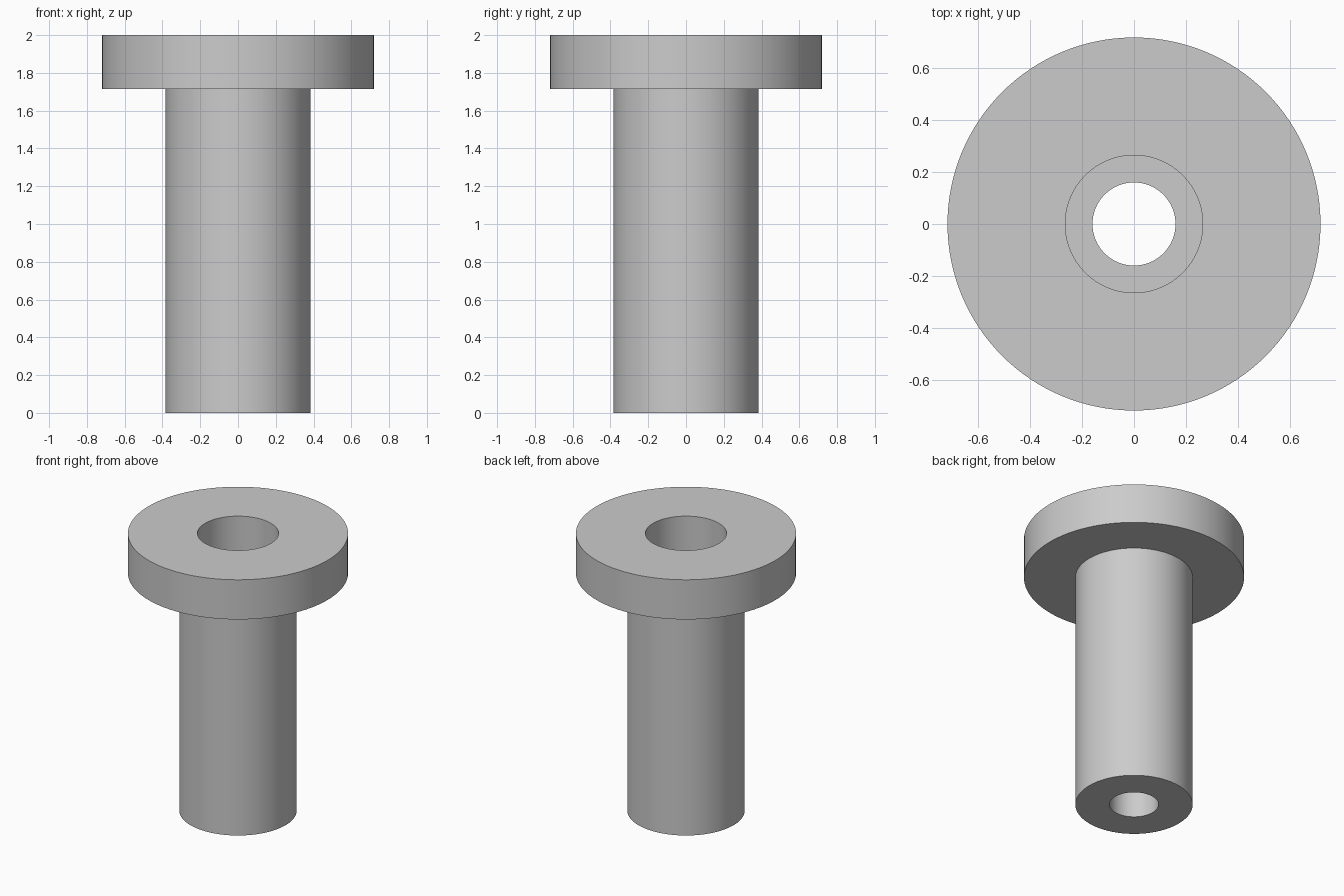
import bpy, bmesh, math

SEGMENTS = 128
FLANGE_R, SHAFT_R, RECESS_R, BORE_R = 0.719, 0.383, 0.265, 0.16
HEIGHT, FLANGE_Z, RECESS_Z = 2.0, 1.714, 1.6

cube = bpy.data.objects.get("Cube")
if cube:
    bpy.data.objects.remove(cube, do_unlink=True)

# Plain grey material
grey = bpy.data.materials.new("light_grey")
grey.use_nodes = True
color = (0.6, 0.6, 0.6, 1)
grey.diffuse_color = color
grey.node_tree.nodes["Principled BSDF"].inputs["Base Color"].default_value = color


def lathe(name, profile):
    """Revolve a closed (radius, z) outline about the z axis."""
    bm = bmesh.new()
    verts = [bm.verts.new((r, 0, z)) for r, z in profile]
    edges = [bm.edges.new((v, verts[(i + 1) % len(verts)]))
             for i, v in enumerate(verts)]
    bmesh.ops.spin(bm, geom=verts + edges, cent=(0, 0, 0), axis=(0, 0, 1),
                   angle=math.tau, steps=SEGMENTS, use_merge=True)
    bmesh.ops.remove_doubles(bm, verts=bm.verts, dist=0.0001)
    bmesh.ops.recalc_face_normals(bm, faces=bm.faces)
    mesh = bpy.data.meshes.new(name)
    bm.to_mesh(mesh)
    bm.free()
    mesh.materials.append(grey)
    obj = bpy.data.objects.new(name, mesh)
    bpy.context.collection.objects.link(obj)
    bpy.ops.object.select_all(action="DESELECT")
    obj.select_set(True)
    bpy.context.view_layer.objects.active = obj
    bpy.ops.object.shade_smooth_by_angle(angle=math.radians(30))
    return obj


# Flanged sleeve: shaft, flange, wide recess at the top, narrow through bore
lathe("flanged_bushing", [
    (BORE_R, 0), (SHAFT_R, 0),
    (SHAFT_R, FLANGE_Z), (FLANGE_R, FLANGE_Z),
    (FLANGE_R, HEIGHT), (RECESS_R, HEIGHT),
    (RECESS_R, RECESS_Z), (BORE_R, RECESS_Z),
])
